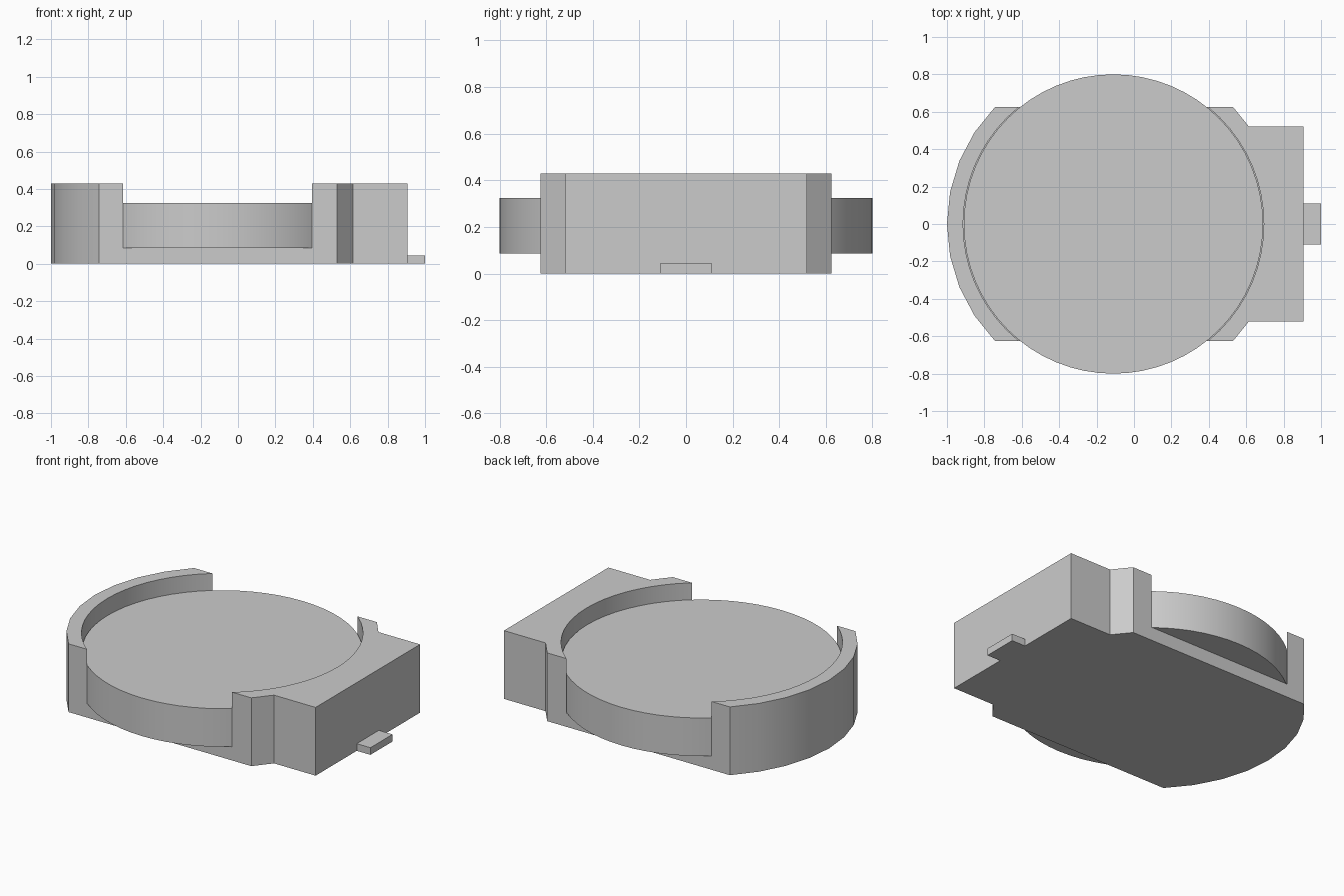
import bpy, bmesh, math

cube = bpy.data.objects.get("Cube")
if cube:
    bpy.data.objects.remove(cube, do_unlink=True)

CX = -0.11        # shared centre of the round parts
TOP = 0.43
FLOOR = 0.085

grey = bpy.data.materials.new("light_grey")
grey.use_nodes = True
colour = (0.6, 0.6, 0.6, 1)
grey.diffuse_color = colour
grey.node_tree.nodes["Principled BSDF"].inputs["Base Color"].default_value = colour


def prism(name, outline, z0, z1):
    """Extrude a flat outline between two heights."""
    bm = bmesh.new()
    base = bm.faces.new([bm.verts.new((x, y, z0)) for x, y in outline])
    up = bmesh.ops.extrude_face_region(bm, geom=[base], use_keep_orig=True)
    verts = [v for v in up["geom"] if isinstance(v, bmesh.types.BMVert)]
    bmesh.ops.translate(bm, verts=verts, vec=(0, 0, z1 - z0))
    bmesh.ops.recalc_face_normals(bm, faces=bm.faces)
    mesh = bpy.data.meshes.new(name)
    bm.to_mesh(mesh)
    bm.free()
    mesh.materials.append(grey)
    obj = bpy.data.objects.new(name, mesh)
    bpy.context.collection.objects.link(obj)
    return obj


def arc(radius, start, end, steps):
    return [(CX + radius * math.cos(a), radius * math.sin(a))
            for a in (start + (end - start) * i / steps for i in range(steps + 1))]


def smooth(obj):
    bpy.ops.object.select_all(action="DESELECT")
    obj.select_set(True)
    bpy.context.view_layer.objects.active = obj
    bpy.ops.object.shade_smooth_by_angle(angle=math.radians(25))


# Holder body: stepped block at one end, rounded at the other
half = [(0.905, 0.52), (0.615, 0.52), (0.53, 0.625)]
swing = math.asin(0.625 / 0.89)
outline = half + arc(0.89, math.pi - swing, math.pi + swing, 8)
outline += [(x, -y) for x, y in reversed(half)]
body = prism("holder_body", outline, 0, TOP)

# Round recess open on both sides
cutter = prism("recess_cutter", arc(0.804, 0, math.tau, 64)[:-1], FLOOR, TOP + 0.2)
cut = body.modifiers.new("recess", "BOOLEAN")
cut.operation = "DIFFERENCE"
cut.solver = "EXACT"
cut.object = cutter
bpy.context.view_layer.objects.active = body
bpy.ops.object.modifier_apply(modifier=cut.name)
bpy.data.objects.remove(cutter, do_unlink=True)
smooth(body)

# Disc seated in the recess
disc = prism("cell_disc", arc(0.8, 0, math.tau, 64)[:-1], FLOOR, 0.325)
smooth(disc)

# Contact tab at the block end
prism("contact_tab", [(0.9, -0.11), (1, -0.11), (1, 0.11), (0.9, 0.11)], 0, 0.045)
